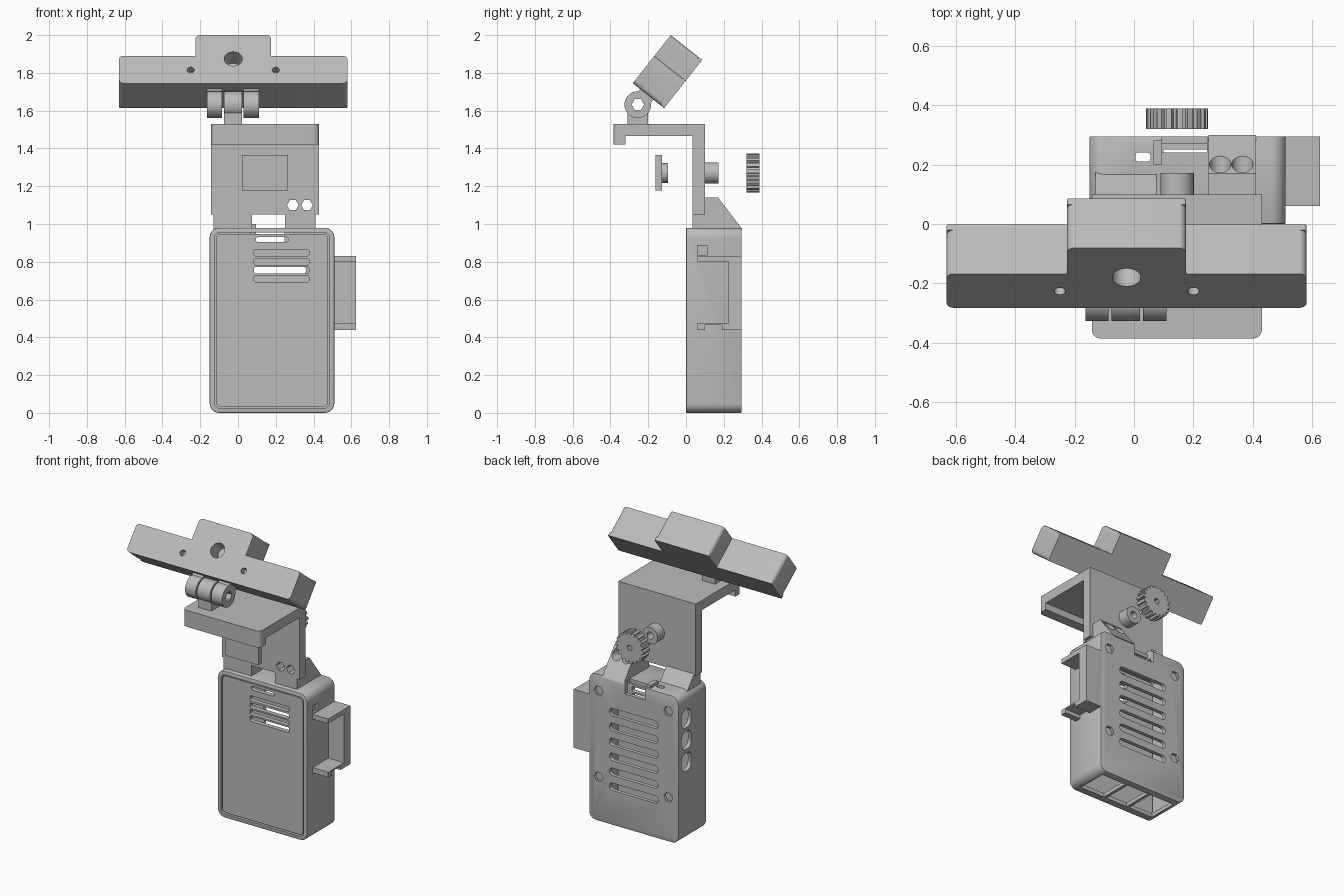
import bpy, bmesh, math
from mathutils import Matrix

if "Cube" in bpy.data.objects:
    bpy.data.objects.remove(bpy.data.objects["Cube"])

grey = bpy.data.materials.new("plain_grey")
grey.use_nodes = True
GREY = (0.5, 0.5, 0.5, 1)
grey.diffuse_color = GREY
grey.node_tree.nodes["Principled BSDF"].inputs["Base Color"].default_value = GREY


def ngon(cx, cy, r, n=32, turn=0.0):
    return [(cx + r * math.cos(turn + math.tau * i / n),
             cy + r * math.sin(turn + math.tau * i / n)) for i in range(n)]


def rect(x0, y0, x1, y1, r=0.0, n=6):
    """Rectangle outline, with rounded corners when r is given."""
    if not r:
        return [(x0, y0), (x1, y0), (x1, y1), (x0, y1)]
    centres = [(x1 - r, y1 - r), (x0 + r, y1 - r), (x0 + r, y0 + r), (x1 - r, y0 + r)]
    return [(cx + r * math.cos(math.pi / 2 * (q + i / n)),
             cy + r * math.sin(math.pi / 2 * (q + i / n)))
            for q, (cx, cy) in enumerate(centres) for i in range(n + 1)]


def prism(name, outline, axis, a, b, bevel=0.0):
    """Extrude a flat outline along an axis from a to b."""
    place = {"x": lambda p, d: (d, p[0], p[1]),
             "y": lambda p, d: (p[0], d, p[1]),
             "z": lambda p, d: (p[0], p[1], d)}[axis]
    bm = bmesh.new()
    rings = [[bm.verts.new(place(p, d)) for p in outline] for d in (a, b)]
    bm.faces.new(rings[0])
    bm.faces.new(rings[1])
    for i in range(len(outline)):
        j = (i + 1) % len(outline)
        bm.faces.new((rings[0][i], rings[0][j], rings[1][j], rings[1][i]))
    bmesh.ops.recalc_face_normals(bm, faces=bm.faces)
    if bevel:
        rim = [e for f in bm.faces if len(f.verts) == len(outline) for e in f.edges]
        bmesh.ops.bevel(bm, geom=list(set(rim)), offset=bevel, segments=2,
                        profile=0.5, affect='EDGES')
    mesh = bpy.data.meshes.new(name)
    bm.to_mesh(mesh)
    bm.free()
    mesh.materials.append(grey)
    ob = bpy.data.objects.new(name, mesh)
    bpy.context.collection.objects.link(ob)
    return ob


def combine(target, other, operation='DIFFERENCE'):
    """Apply a boolean and drop the helper object."""
    mod = target.modifiers.new("boolean", 'BOOLEAN')
    mod.operation, mod.solver, mod.object = operation, 'EXACT', other
    bpy.context.view_layer.objects.active = target
    bpy.ops.object.modifier_apply(modifier=mod.name)
    bpy.data.objects.remove(other)


def cut(target, outline, axis, a, b):
    combine(target, prism("cutter", outline, axis, a, b))


# Hollow case, open at the front
case = prism("case", rect(-0.15, 0, 0.51, 0.98, 0.05), "y", 0, 0.295, 0.005)
cut(case, rect(-0.125, 0.025, 0.485, 0.955, 0.03), "y", -0.1, 0.27)

# Back vents and screw recesses
for i in range(6):
    z = 0.755 - 0.1 * i
    cut(case, rect(0, z - 0.025, 0.36, z + 0.025, 0.024), "y", 0.2, 0.4)
for x in (-0.075, 0.44):
    for z in (0.295, 0.87):
        cut(case, ngon(x, z, 0.033, 6), "y", 0.278, 0.4)

# Side ports, side socket, bottom openings, top notch and slot
for z in (0.81, 0.665, 0.52):
    cut(case, rect(0.16, z - 0.06, 0.26, z + 0.06, 0.04), "x", -0.3, -0.1)
cut(case, rect(0.06, 0.835, 0.115, 0.885), "x", 0.495, 0.6)
for x0, x1 in ((-0.1, 0.08), (0.1, 0.26), (0.28, 0.46)):
    cut(case, rect(x0, 0.05, x1, 0.25), "z", -0.1, 0.1)
cut(case, rect(0.095, 0.9, 0.245, 1.1), "y", 0.24, 0.4)
cut(case, rect(0.005, 0.21, 0.055, 0.24, 0.01), "z", 0.9, 1.1)
prism("latch", rect(0.065, 0.2, 0.095, 0.28), "z", 0.94, 1.0)

# Front panel with vents
panel = prism("front_panel", rect(-0.117, 0.033, 0.477, 0.947, 0.025), "y", 0.004, 0.035)
for z in (0.71, 0.755, 0.8, 0.848):
    cut(panel, rect(0.085, z - 0.017, 0.375, z + 0.017, 0.008), "y", -0.1, 0.1)
cut(panel, rect(0.095, 0.905, 0.265, 0.93, 0.01), "y", -0.1, 0.1)

# Open clip on the side
prism("side_clip", [(0.06, 0.83), (0.06, 0.8), (0.225, 0.8), (0.225, 0.475), (0.06, 0.475),
                    (0.06, 0.44), (0.1, 0.44), (0.1, 0.465), (0.19, 0.465), (0.19, 0.44),
                    (0.295, 0.44), (0.295, 0.83)], "x", 0.5, 0.625)

# Wedge feet joining the case to the arm
prism("low_foot", [(0.035, 0.97), (0.035, 1.06), (0.1, 1.06), (0.175, 0.97)], "x", -0.13, 0.075)
foot = prism("tall_foot", [(0.035, 0.97), (0.035, 1.05), (0.1, 1.05), (0.1, 1.14),
                           (0.17, 1.14), (0.3, 0.97)], "x", 0.25, 0.41)

# Bent arm with a front lip
arm = prism("bent_arm", [(0.035, 1.05), (0.1, 1.05), (0.1, 1.53), (-0.385, 1.53),
                         (-0.385, 1.42), (-0.32, 1.42), (-0.32, 1.465), (0.035, 1.465)],
            "x", -0.142, 0.43)
combine(arm, prism("trim", rect(-0.142, -0.385, 0.43, 0.3, 0.03), "z", 0.9, 1.7), 'INTERSECT')
for x in (0.29, 0.365):
    cut(arm, ngon(x, 1.1, 0.031, 6), "y", -0.1, 0.2)
    cut(foot, ngon(x, 1.1, 0.036), "y", 0.05, 0.4)

# Boss, loose knob and loose slide nut on one axis
AX, AZ = 0.145, 1.27
cut(arm, ngon(AX, AZ, 0.024), "y", -0.1, 0.2)
boss = prism("boss", ngon(AX, AZ, 0.056), "y", 0.1, 0.172)
cut(boss, ngon(AX, AZ, 0.024), "y", 0, 0.3)

TEETH = 18
profile = []
for i in range(TEETH):
    for part, r in ((0, 0.104), (0.5, 0.104), (0.6, 0.09), (0.9, 0.09)):
        t = math.tau * (i + part) / TEETH
        profile.append((AX + r * math.cos(t), AZ + r * math.sin(t)))
knob = prism("toothed_knob", profile, "y", 0.32, 0.388)
cut(knob, ngon(AX, AZ, 0.02, 6), "y", 0.2, 0.5)

nut = prism("slide_nut", rect(0.022, 1.178, 0.264, 1.364), "y", -0.162, -0.128)
combine(nut, prism("stub", ngon(AX, AZ, 0.052), "y", -0.14, -0.095), 'UNION')
cut(nut, ngon(AX, AZ, 0.02), "y", -0.12, 0)

# Hinge: post, three knuckles and the arms that carry the bar
HY, HZ = -0.255, 1.632
post = prism("hinge_post", rect(-0.31, 1.52, -0.2, HZ), "x", -0.075, 0.02)
TILT = Matrix.Translation((0, -0.282, 1.745)) @ Matrix.Rotation(math.radians(-38.3), 4, 'X')
for name, x0, x1 in (("right", -0.163, -0.085), ("middle", -0.075, 0.02), ("left", 0.03, 0.11)):
    knuckle = prism(name + "_knuckle", ngon(HY, HZ, 0.071), "x", x0, x1)
    if name != "middle":
        strut = prism("strut", rect(0.05, -0.07, 0.14, 0.01), "x", x0, x1)
        strut.data.transform(TILT)
        combine(knuckle, strut, 'UNION')
    cut(knuckle, ngon(HY, HZ, 0.033, 6), "x", -0.3, 0.3)
cut(post, ngon(HY, HZ, 0.033, 6), "x", -0.3, 0.3)


# Tilted sensor housing: T-shaped body and back cover
def tee(name, y0, y1, r):
    bar = prism(name, rect(-0.63, 0, 0.58, 0.185, r), "y", y0, y1)
    combine(bar, prism("head", rect(-0.225, 0.1, 0.175, 0.325, r), "y", y0, y1), 'UNION')
    return bar


housing = tee("sensor_housing", 0, 0.187, 0.025)
cut(housing, ngon(-0.025, 0.165, 0.048), "y", -0.1, 0.1)
for x in (-0.25, 0.2):
    cut(housing, ngon(x, 0.09, 0.019), "y", -0.1, 0.04)
cover = tee("housing_cover", 0.187, 0.212, 0.008)
for ob in (housing, cover):
    ob.data.transform(TILT)

# Smooth the curved walls and keep hard edges
bpy.ops.object.select_all(action='DESELECT')
for ob in bpy.context.collection.objects:
    if ob.type == 'MESH':
        ob.select_set(True)
        bpy.context.view_layer.objects.active = ob
bpy.ops.object.shade_smooth_by_angle(angle=math.radians(30))
